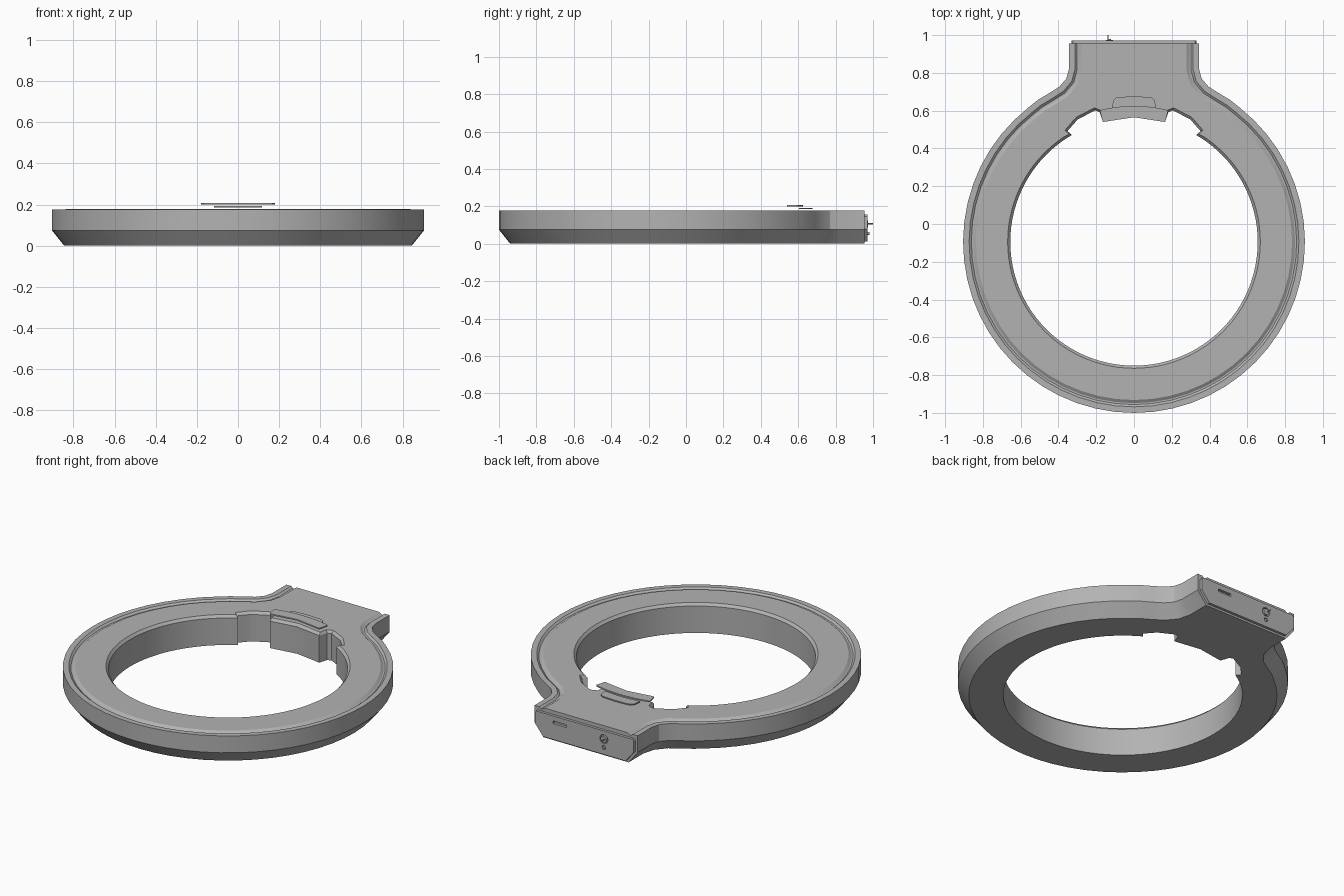
import bpy, bmesh, math
from mathutils import Vector

cube = bpy.data.objects.get("Cube")
if cube:
    bpy.data.objects.remove(cube, do_unlink=True)

grey = bpy.data.materials.new("mid grey")
grey.use_nodes = True
grey.diffuse_color = (0.45, 0.45, 0.45, 1)
grey.node_tree.nodes["Principled BSDF"].inputs["Base Color"].default_value = (0.45, 0.45, 0.45, 1)

CENTRE_Y = -0.095
BACK_Y = 0.955


def arc(radius, start, end, count, cx=0, cy=CENTRE_Y):
    steps = [math.radians(start + (end - start) * i / count) for i in range(count + 1)]
    return [Vector((cx + radius * math.cos(a), cy + radius * math.sin(a))) for a in steps]


def mirrored(points):
    return [Vector((-p[0], p[1])) for p in reversed(points)]


def offset(points, distance, closed):
    """Move a path to the right of its travel direction."""
    result, n = [], len(points)
    for i, p in enumerate(points):
        before = points[i - 1] if closed or i else p
        after = points[(i + 1) % n] if closed or i < n - 1 else p
        t = (after - before).normalized()
        result.append(p + Vector((t.y, -t.x)) * distance)
    return result


def finish(name, bm):
    bmesh.ops.recalc_face_normals(bm, faces=bm.faces)
    mesh = bpy.data.meshes.new(name)
    bm.to_mesh(mesh)
    bm.free()
    mesh.materials.append(grey)
    ob = bpy.data.objects.new(name, mesh)
    bpy.context.collection.objects.link(ob)
    bpy.ops.object.select_all(action='DESELECT')
    ob.select_set(True)
    bpy.context.view_layer.objects.active = ob
    bpy.ops.object.shade_smooth_by_angle(angle=math.radians(25))
    return ob


def ring(bm, points, z):
    return [bm.verts.new((p[0], p[1], z)) for p in points]


def bridge(bm, a, b, closed):
    n = len(a)
    for i in range(n if closed else n - 1):
        j = (i + 1) % n
        bm.faces.new((a[i], a[j], b[j], b[i]))


def fill(bm, loops, up):
    edges = []
    for loop in loops:
        for i, v in enumerate(loop):
            pair = (loop[i - 1], v)
            edges.append(bm.edges.get(pair) or bm.edges.new(pair))
    bmesh.ops.triangle_fill(bm, edges=edges, use_beauty=True, normal=(0, 0, up))


def prism(name, loops, z0, z1):
    """Flat plate from an outline followed by any holes."""
    bm = bmesh.new()
    low = [ring(bm, p, z0) for p in loops]
    high = [ring(bm, p, z1) for p in loops]
    for a, b in zip(low, high):
        bridge(bm, a, b, True)
    fill(bm, low, -1)
    fill(bm, high, 1)
    return finish(name, bm)


def stand_on_back(ob):
    """Plan x, y, z becomes x, height, depth on the back face."""
    for v in ob.data.vertices:
        x, y, z = v.co
        v.co = (x, z, y)
    ob.data.flip_normals()


# Outer outline: neck, fillet, round body, fillet, neck
neck = [Vector(p) for p in ((0.345, BACK_Y), (0.345, 0.82), (0.358, 0.77),
                            (0.395, 0.727), (0.45, 0.692), (0.51, 0.656))]
outer = neck + arc(0.905, 52, -232, 44) + mirrored(neck)

# Inner outline: round opening with a stepped recess and a central block
recess = [Vector(p) for p in ((-0.352, 0.492), (-0.31, 0.54), (-0.295, 0.555),
                              (-0.205, 0.602), (-0.182, 0.592), (-0.165, 0.54))]
inner = arc(0.655, 59.8, -239.8, 80) + recess + [Vector((0, 0.565))] + mirrored(recess)

# Ring body with chamfered underside and a shallow groove round the top
bm = bmesh.new()
profile = ((0.06, 0), (0, 0.075), (0, 0.177), (0.032, 0.177),
           (0.044, 0.167), (0.052, 0.167), (0.068, 0.178))
levels = [ring(bm, offset(outer, d, False), z) for d, z in profile]
for a, b in zip(levels, levels[1:]):
    bridge(bm, a, b, False)
bm.faces.new([l[0] for l in levels] + [l[-1] for l in reversed(levels)])
wall = [ring(bm, offset(inner, d, True), z)
        for d, z in ((0, 0), (0, 0.163), (-0.014, 0.178))]
for a, b in zip(wall, wall[1:]):
    bridge(bm, a, b, True)
fill(bm, (levels[0], wall[0]), -1)
fill(bm, (levels[-1], wall[-1]), 1)
finish("ring_body", bm)

# Two thin curved plates above the central block
tab = [Vector(p) for p in ((-0.165, 0.54), (0, 0.565), (0.165, 0.54), (0.18, 0.597))]
prism("upper_tab", [tab + arc(0.72, 76, 104, 10) + [Vector((-0.18, 0.597))]], 0.2, 0.208)
prism("lower_tab", [arc(0.71, 99.5, 80.5, 8) + [Vector((0.11, 0.655))]
                    + arc(0.77, 83, 97, 8) + [Vector((-0.11, 0.655))]], 0.185, 0.192)

# Back panel with openings for a slot, a button and a small port
half = [Vector(p) for p in ((0.275, 0.012), (0.33, 0.078), (0.33, 0.145), (0.322, 0.155))]
slot = [Vector(p) for p in ((0.12, 0.108), (0.21, 0.108), (0.21, 0.125), (0.12, 0.125))]
button_hole = arc(0.027, 0, 345, 23, -0.13, 0.105)
port_hole = arc(0.012, 0, 330, 11, -0.13, 0.055)
stand_on_back(prism("back_panel", [half + mirrored(half), slot, button_hole, port_hole],
                    BACK_Y, 0.971))
stand_on_back(prism("button", [arc(0.019, 0, 345, 23, -0.13, 0.105)], BACK_Y, 0.974))
stand_on_back(prism("button_pin", [arc(0.003, 0, 315, 7, -0.138, 0.107)], 0.97, 1.0))
stand_on_back(prism("port_plug", [arc(0.008, 0, 330, 11, -0.13, 0.055)], BACK_Y, 0.98))
